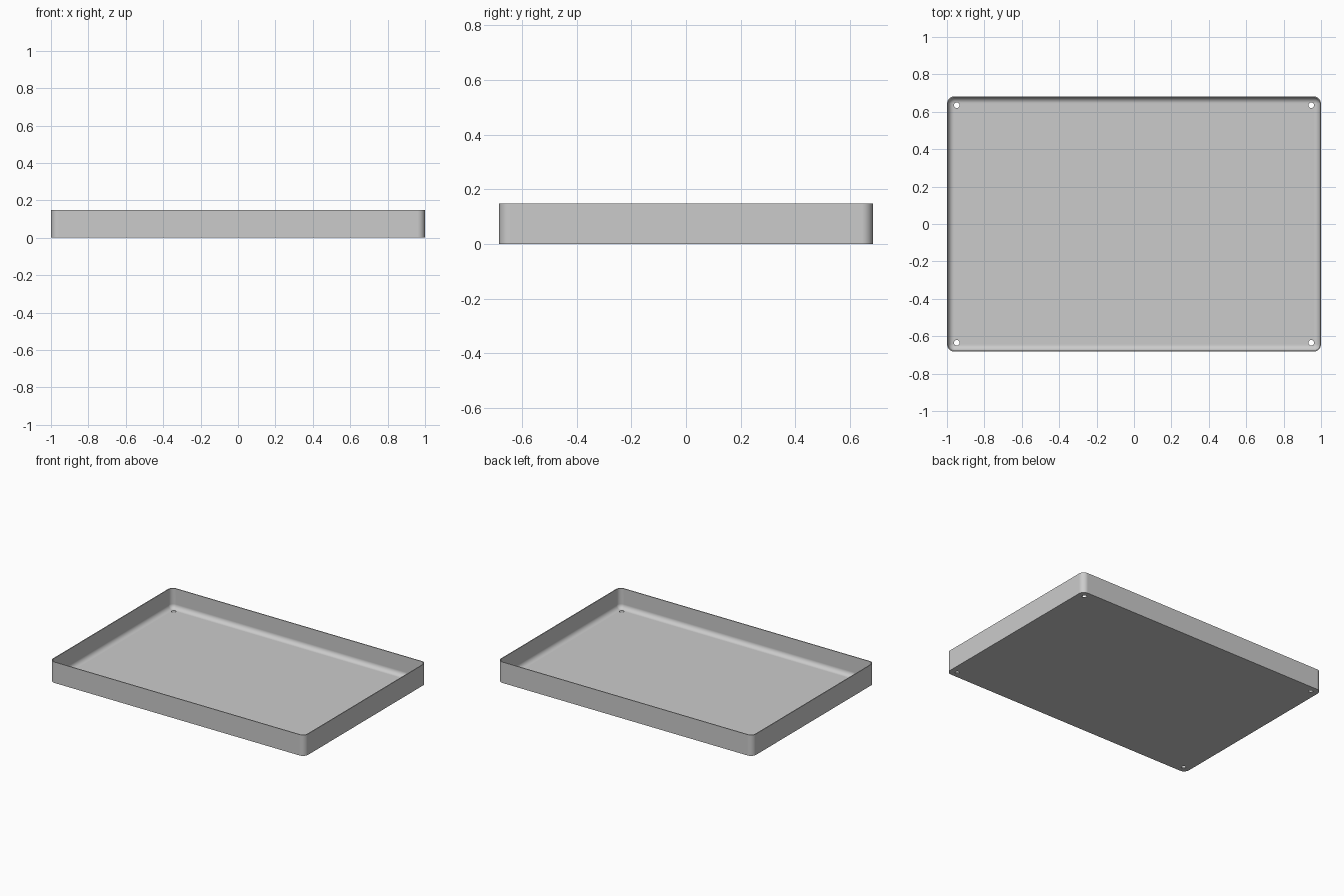
import bpy, bmesh, math
from mathutils import Matrix

cube = bpy.data.objects.get("Cube")
if cube:
    bpy.data.objects.remove(cube, do_unlink=True)

HALF_X, HALF_Y, HEIGHT = 1.0, 0.683, 0.148
CORNER, WALL, FILLET = 0.04, 0.006, 0.032
HOLE_X, HOLE_Y, HOLE_R = 0.948, 0.635, 0.015
CORNER_STEPS, FILLET_STEPS = 10, 10

gray = bpy.data.materials.new("plain gray")
gray.use_nodes = True
color = (0.6, 0.6, 0.6, 1)
gray.diffuse_color = color
gray.node_tree.nodes["Principled BSDF"].inputs["Base Color"].default_value = color


def ring(bm, inset, z):
    """Rounded rectangle, moved inward by inset."""
    verts = []
    for i, (sx, sy) in enumerate([(1, 1), (-1, 1), (-1, -1), (1, -1)]):
        for k in range(CORNER_STEPS + 1):
            a = math.pi / 2 * (i + k / CORNER_STEPS)
            verts.append(bm.verts.new((
                sx * (HALF_X - CORNER) + (CORNER - inset) * math.cos(a),
                sy * (HALF_Y - CORNER) + (CORNER - inset) * math.sin(a), z)))
    return verts


def make_object(name, bm):
    bmesh.ops.recalc_face_normals(bm, faces=bm.faces)
    mesh = bpy.data.meshes.new(name)
    bm.to_mesh(mesh)
    bm.free()
    mesh.materials.append(gray)
    obj = bpy.data.objects.new(name, mesh)
    bpy.context.collection.objects.link(obj)
    return obj


# Tray: outer wall, rim, inner wall, rounded inner foot, floor
section = [(0, 0), (0, HEIGHT), (WALL, HEIGHT)]
for k in range(FILLET_STEPS + 1):
    a = math.pi / 2 * k / FILLET_STEPS
    section.append((WALL + FILLET * (1 - math.cos(a)),
                    WALL + FILLET * (1 - math.sin(a))))
bm = bmesh.new()
rings = [ring(bm, inset, z) for inset, z in section]
for low, high in zip(rings, rings[1:]):
    for i in range(len(low)):
        j = (i + 1) % len(low)
        bm.faces.new((low[i], low[j], high[j], high[i]))
bm.faces.new(rings[0])
bm.faces.new(rings[-1])
tray = make_object("tray", bm)

# Corner screw holes
bm = bmesh.new()
for sx in (-1, 1):
    for sy in (-1, 1):
        bmesh.ops.create_cone(
            bm, cap_ends=True, segments=32, radius1=HOLE_R, radius2=HOLE_R,
            depth=0.2, matrix=Matrix.Translation((sx * HOLE_X, sy * HOLE_Y, 0)))
cutter = make_object("hole_cutter", bm)
cutter.hide_render = True

bpy.ops.object.select_all(action="DESELECT")
bpy.context.view_layer.objects.active = tray
tray.select_set(True)
cut = tray.modifiers.new("holes", "BOOLEAN")
cut.operation = "DIFFERENCE"
cut.solver = "EXACT"
cut.object = cutter
bpy.ops.object.modifier_apply(modifier=cut.name)
bpy.data.objects.remove(cutter, do_unlink=True)

# Smooth the curved parts, keep the flat parts flat
bpy.ops.object.shade_smooth_by_angle(angle=math.radians(30))
normals = tray.modifiers.new("flat_normals", "WEIGHTED_NORMAL")
normals.keep_sharp = True
